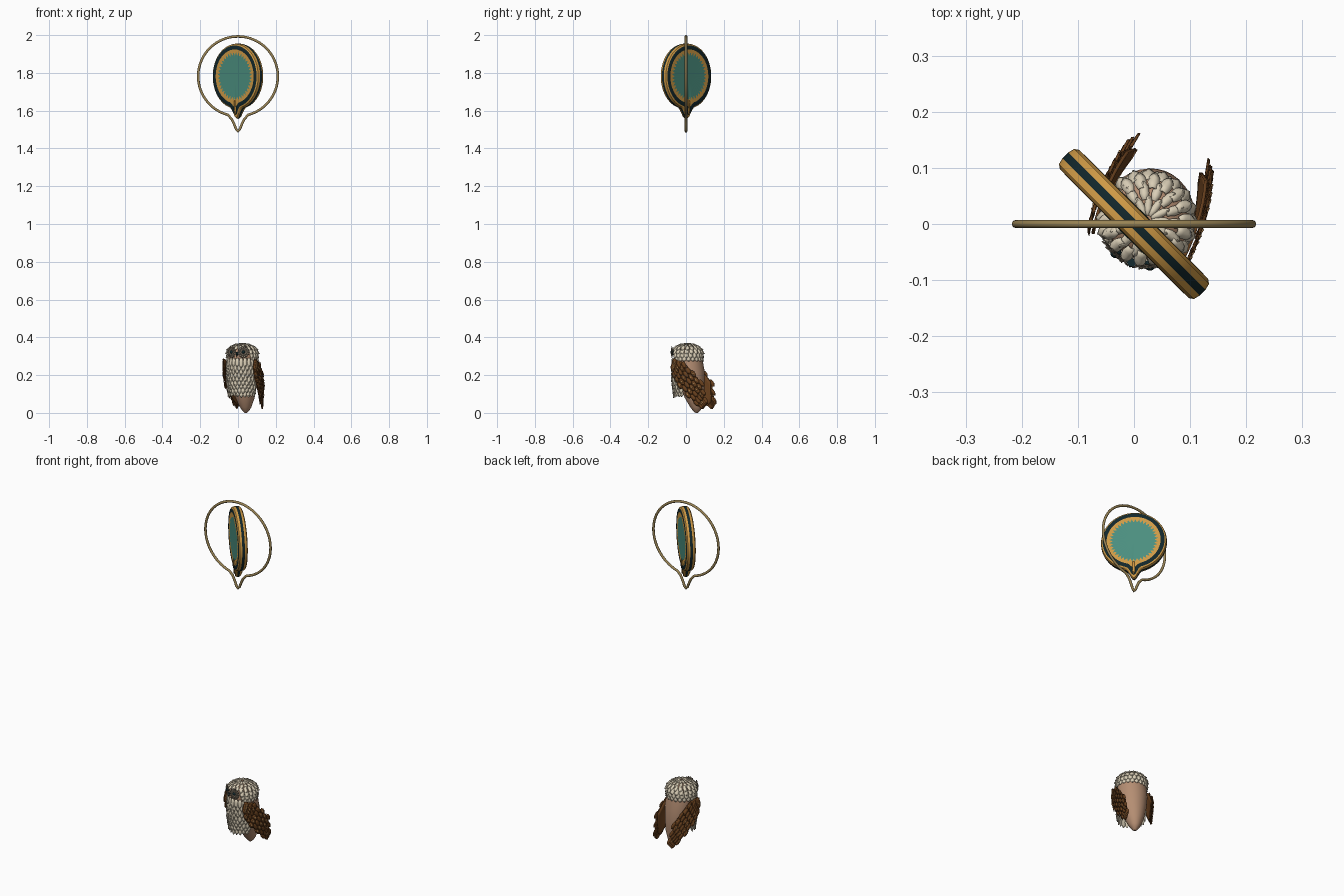
import bpy, bmesh, math, random
from mathutils import Vector, Matrix

if "Cube" in bpy.data.objects:
    bpy.data.objects.remove(bpy.data.objects["Cube"])
random.seed(4)


def mat(name, r, g, b):
    m = bpy.data.materials.new(name)
    m.diffuse_color = (r, g, b, 1)
    m.use_nodes = True
    m.node_tree.nodes["Principled BSDF"].inputs["Base Color"].default_value = m.diffuse_color
    return m


GOLD = mat("gold", .62, .32, .06)
DARK = mat("dark", .006, .02, .024)
TEAL = mat("teal", .07, .27, .21)
BRASS = mat("brass", .32, .23, .09)
SKIN = mat("skin", .46, .27, .17)
CREAM = mat("cream", .7, .62, .47)
WING = mat("wing_brown", .14, .052, .013)
TAN = mat("tan", .5, .27, .1)
GREY = mat("face_grey", .28, .23, .17)

# the bird stands turned a little towards -x
BIRD = Matrix.Translation((.025, .012, 0)) @ Matrix.Rotation(math.radians(-20), 4, 'Z')


def finish(bm, name, mats, xf=None, thick=0, recalc=False):
    if xf:
        bm.transform(xf)
    if recalc:
        bmesh.ops.recalc_face_normals(bm, faces=bm.faces)
    me = bpy.data.meshes.new(name)
    bm.to_mesh(me)
    bm.free()
    ob = bpy.data.objects.new(name, me)
    bpy.context.collection.objects.link(ob)
    for m in mats:
        me.materials.append(m)
    me.shade_smooth()
    me.set_sharp_from_angle(angle=math.radians(40))
    if thick:
        mod = ob.modifiers.new("thickness", 'SOLIDIFY')
        mod.thickness = thick
    return ob


def feather(bm, p, d, n, length, width, lift=.004, mi=0):
    """Cupped tongue-shaped plate from p along d, facing n."""
    d, n = Vector(d).normalized(), Vector(n).normalized()
    s = n.cross(d).normalized()
    rows = []
    for t, w in ((0, .6), (.35, 1), (.7, .95), (.9, .62), (1, .2)):
        c = Vector(p) + d * length * t + n * lift * t
        rows.append([bm.verts.new(c + s * (k * w * width / 2) + n * (.15 * width * (1 - abs(k))))
                     for k in (-1, 0, 1)])
    for a, b in zip(rows, rows[1:]):
        for i in (0, 1):
            bm.faces.new((a[i], b[i], b[i + 1], a[i + 1])).material_index = mi


# wire ring with a drawn-out point at the bottom
CZ = 1.782
flare = [(.034, -.226), (.022, -.25), (.01, -.28)]
arc = [(.211 * math.sin(a), -.211 * math.cos(a))
       for a in [math.radians(15 + 330 * i / 60) for i in range(61)]]
path = [(0, -.292)] + flare[::-1] + arc + [(-x, z) for x, z in flare]
cu = bpy.data.curves.new("wire_ring", 'CURVE')
cu.dimensions = '3D'
cu.bevel_depth = .007
cu.bevel_resolution = 3
sp = cu.splines.new('POLY')
sp.points.add(len(path) - 1)
for pt, (x, z) in zip(sp.points, path):
    pt.co = (x, 0, CZ + z, 1)
sp.use_cyclic_u = True
sp.use_smooth = True
ring = bpy.data.objects.new("wire_ring", cu)
cu.materials.append(BRASS)
bpy.context.collection.objects.link(ring)

# banded disc: (radius, zigzag, offset along axis, material of the band up to the next ring)
N = 80
half = [(.119, .009, .024, 0), (.142, 0, .025, 1), (.163, 0, .024, 0), (.17, 0, .019, 0), (.173, 0, .007, 1)]
rings = half + [(r, z, -d, half[i - 1][3]) for i, (r, z, d, m) in reversed(list(enumerate(half)))]
bm = bmesh.new()
U, A = Vector((1, -1, 0)).normalized(), Vector((-1, -1, 0)).normalized()
loops = []
for r, zig, d, m in rings:
    lp = []
    for i in range(N):
        k = (i + N // 2) % N - N // 2
        bump = {0: 1, 1: .85, 2: .2}.get(abs(k), 0)
        squeeze = 1 - .35 * (abs(k) == 1)
        tail = max(0, (r - .12) / .053) * .052 * bump if r > .13 else 0
        rr = r + tail + (zig if i % 2 else -zig)
        a = 2 * math.pi * i / N
        lp.append(bm.verts.new(Vector((0, 0, CZ)) + U * rr * math.sin(a) * squeeze
                               + A * d * (.75 if tail > .02 else 1)
                               + Vector((0, 0, -rr * math.cos(a)))))
    loops.append(lp)
for j in range(len(loops) - 1):
    for i in range(N):
        f = bm.faces.new((loops[j][i], loops[j][(i + 1) % N], loops[j + 1][(i + 1) % N], loops[j + 1][i]))
        f.material_index = rings[j][3]
for lp, sgn in ((loops[0], 1), (loops[-1], -1)):
    c = bm.verts.new(Vector((0, 0, CZ)) + A * .026 * sgn)
    for i in range(N):
        bm.faces.new((c, lp[i], lp[(i + 1) % N])).material_index = 2
finish(bm, "banded_disc", [GOLD, DARK, TEAL], recalc=True)

# gold drops running down each face of the disc tail
bm = bmesh.new()
for sgn in (1, -1):
    feather(bm, Vector((0, 0, 1.655)) + A * .024 * sgn, (0, 0, -1), A * sgn, .075, .016, lift=-.003)
finish(bm, "disc_drops", [GOLD], thick=.002)

# bird body: (z, y centre, x radius, y radius)
bm = bmesh.new()
prof = [(0.0, .047, .006, .006), (.012, .047, .018, .02), (.03, .045, .03, .032), (.08, .035, .051, .052),
        (.15, .022, .069, .066), (.22, .01, .079, .077), (.28, .0, .077, .076), (.32, -.003, .073, .073),
        (.348, -.005, .06, .06), (.362, -.005, .035, .035)]
S = 32
loops = [[bm.verts.new((rx * math.cos(2 * math.pi * i / S), yc + ry * math.sin(2 * math.pi * i / S), z))
          for i in range(S)] for z, yc, rx, ry in prof]
for a, b in zip(loops, loops[1:]):
    for i in range(S):
        bm.faces.new((a[i], a[(i + 1) % S], b[(i + 1) % S], b[i]))
bm.faces.new(loops[0][::-1])
bm.faces.new(loops[-1])
body = finish(bm, "bird_body", [SKIN], BIRD)

# head feathers in rings, leaving the face open
bm = bmesh.new()
head = [(.078, .308, 22), (.078, .325, 22), (.071, .342, 20), (.057, .356, 18), (.036, .364, 14), (.008, .368, 12)]
for j, (r, z, n) in enumerate(head):
    slope = (.05, .1, .45, .9, 1.6, 4)[j]
    for i in range(n):
        a = 2 * math.pi * (i + .5 * (j % 2)) / n
        if z < .345 and math.cos(a) > .6:
            continue
        out = Vector((math.sin(a), -math.cos(a), 0))
        d = out * slope - Vector((0, 0, 1))
        nrm = out + Vector((0, 0, slope))
        feather(bm, out * r + Vector((0, -.005, z)), d, nrm, .036, max(.014, 2 * math.pi * r / n * 1.1))
finish(bm, "head_feathers", [CREAM], BIRD, .0025)

# breast feathers hanging as a curtain
bm = bmesh.new()
for j in range(9):
    z = .135 + .0195 * j
    k = .88 + .12 * min(1, j / 4)
    for i in range(-5, 6 + j % 2):
        a = math.radians((i - .5 * (j % 2)) * 15)
        out = Vector((math.sin(a), -math.cos(a), 0))
        p = Vector((.081 * k * out.x, .08 * k * out.y - .004, z))
        feather(bm, p, (0, 0, -1), out, .046 + random.uniform(0, .01), .023)
finish(bm, "breast_feathers", [CREAM], BIRD, .0025)


# folded wings: plate and overlapping feathers between an upper and a lower edge
def lerp_path(pts, t):
    f = t * (len(pts) - 1)
    i = min(int(f), len(pts) - 2)
    return Vector(pts[i]).lerp(Vector(pts[i + 1]), f - i)


UPPER = [(-.05, .285), (.005, .268), (.055, .215), (.098, .165), (.108, .06)]
LOWER = [(-.062, .245), (-.045, .18), (.0, .125), (.045, .08), (.09, .045)]


def wing_point(s, t, u, lift=0):
    y, z = lerp_path(UPPER, t).lerp(lerp_path(LOWER, t), u)
    x = .09 * math.sqrt(1 - (y / .19) ** 2) - .1 * max(0, .16 - z) + lift
    return Vector((s * x, y, z))


for s, side in ((1, "right"), (-1, "left")):
    bm = bmesh.new()
    grid = [[bm.verts.new(wing_point(s, i / 12, j / 6)) for j in range(7)] for i in range(13)]
    for i in range(12):
        for j in range(6):
            bm.faces.new((grid[i][j], grid[i + 1][j], grid[i + 1][j + 1], grid[i][j + 1]))
    bmesh.ops.recalc_face_normals(bm, faces=bm.faces)
    finish(bm, side + "_wing", [WING], BIRD, .006)
    bm = bmesh.new()
    for i in range(9):
        for j in range(5):
            t, u = i / 8.5, (j + .5 * (i % 2)) / 4.6
            p = wing_point(s, t, min(u, 1), .004)
            d = Vector((0, .62, -.78)) if t > .25 else Vector((0, .4, -.9))
            nrm = Vector((s, p.y * 2.5, -.1))
            d -= nrm.normalized() * d.dot(nrm.normalized())
            ln = .034 + .012 * t
            ln = min(ln, (p.z - .02) / .8)
            feather(bm, p, d, nrm, ln, .024, .005)
            if random.random() < .45:
                feather(bm, p + d * .012 + Vector((s * .005, 0, 0)), d, nrm, .013, .009, .003, 1)
    finish(bm, side + "_wing_feathers", [WING, TAN], BIRD, .002)

# face: feathered eye discs, eyes and beak
bm = bmesh.new()
for s in (1, -1):
    nrm = Vector((s * .4, -.92, 0)).normalized()
    side_v = Vector((-nrm.y, nrm.x, 0))
    c = Vector((s * .032, -.078, .322))
    for row, (r0, ln) in enumerate(((.014, .018), (.005, .016))):
        for i in range(14):
            a = 2 * math.pi * (i + .5 * row) / 14
            d = side_v * math.cos(a) + Vector((0, 0, math.sin(a)))
            feather(bm, c + d * r0 + nrm * .003 * row, d, nrm, ln, .011, .003)
    ball = Matrix.Translation(c + nrm * .001)
    res = bmesh.ops.create_uvsphere(bm, u_segments=16, v_segments=10, radius=.01, matrix=ball)
    for f in {f for v in res['verts'] for f in v.link_faces}:
        f.material_index = 1
beak = Matrix.Translation((0, -.09, .308)) @ Matrix.Rotation(math.radians(160), 4, 'X')
res = bmesh.ops.create_cone(bm, cap_ends=True, segments=10, radius1=.008, radius2=.001, depth=.024, matrix=beak)
for f in {f for v in res['verts'] for f in v.link_faces}:
    f.material_index = 1
finish(bm, "face", [GREY, DARK], BIRD, .0015)
